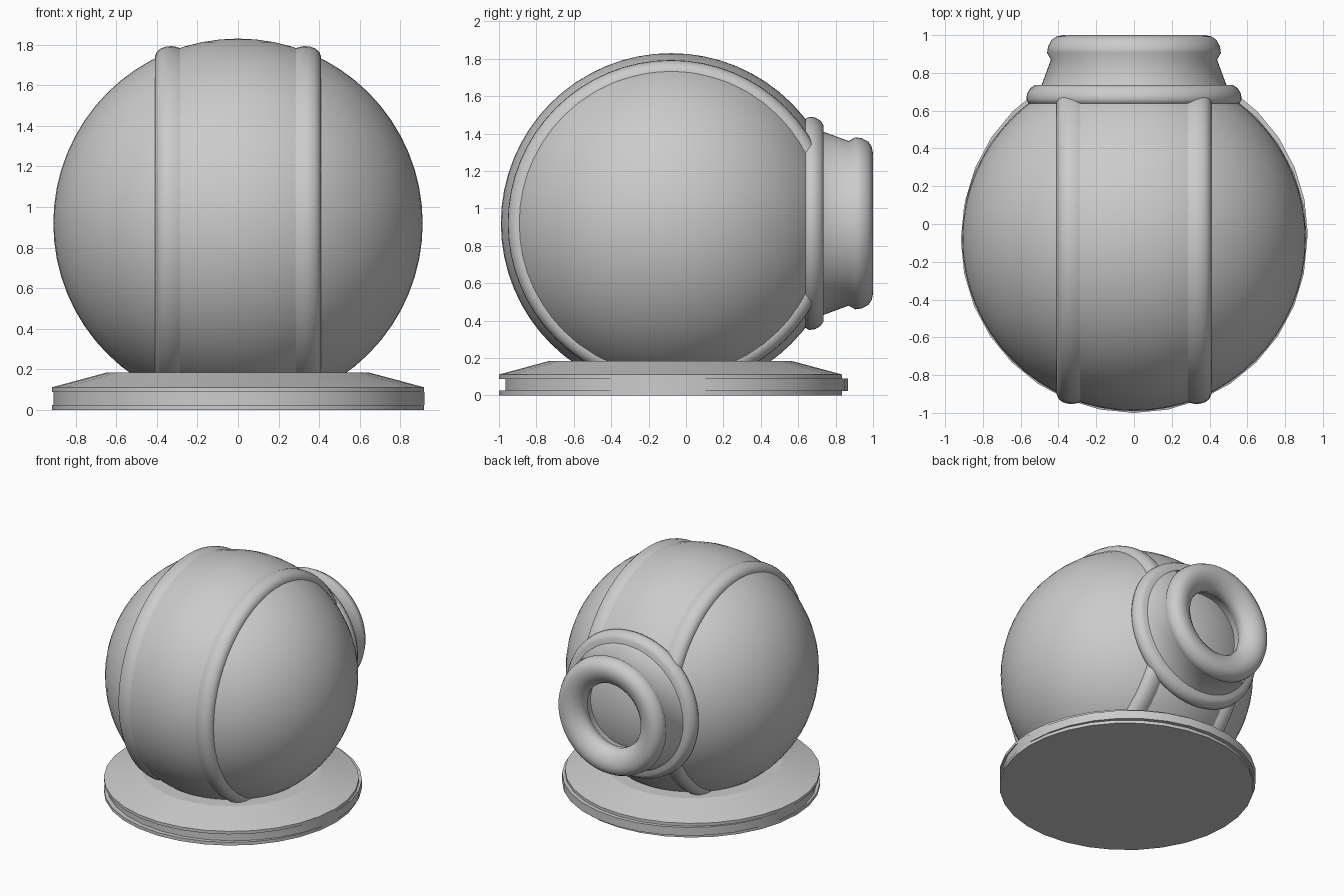
import bpy, bmesh
from math import pi, radians
from mathutils import Matrix, Vector

if "Cube" in bpy.data.objects:
    bpy.data.objects.remove(bpy.data.objects["Cube"])

CENTRE = Vector((0, -0.08, 0.92))


def finish(name, bm, angle):
    bmesh.ops.recalc_face_normals(bm, faces=bm.faces)
    mesh = bpy.data.meshes.new(name)
    bm.to_mesh(mesh)
    bm.free()
    ob = bpy.data.objects.new(name, mesh)
    bpy.context.collection.objects.link(ob)
    bpy.ops.object.select_all(action='DESELECT')
    ob.select_set(True)
    bpy.context.view_layer.objects.active = ob
    bpy.ops.object.shade_smooth_by_angle(angle=radians(angle))
    return ob


def lathe(name, profile, matrix, steps=64, angle=35):
    """Spin (radius, height) points around z, then place with matrix."""
    bm = bmesh.new()
    verts = [bm.verts.new((r, 0, h)) for r, h in profile]
    edges = [bm.edges.new(pair) for pair in zip(verts, verts[1:])]
    bmesh.ops.spin(bm, geom=verts + edges, cent=(0, 0, 0), axis=(0, 0, 1),
                   angle=2 * pi, steps=steps, use_duplicate=False)
    bmesh.ops.remove_doubles(bm, verts=bm.verts, dist=0.0005)
    bm.transform(matrix)
    return finish(name, bm, angle)


# Round body
bm = bmesh.new()
bmesh.ops.create_uvsphere(bm, u_segments=64, v_segments=32, radius=0.91,
                          matrix=Matrix.Translation(CENTRE))
finish("body", bm, 60)

# Raised bands on either side of the body
band = [(0.83, 0.275), (0.862, 0.28), (0.868, 0.30), (0.873, 0.325),
        (0.871, 0.355), (0.862, 0.38), (0.845, 0.40), (0.82, 0.41),
        (0.79, 0.41)]
for side, name in ((1, "right_band"), (-1, "left_band")):
    lathe(name, band, Matrix.Translation(CENTRE) @
          Matrix.Rotation(side * pi / 2, 4, 'Y'), angle=50)

# Parts of the rear opening: heights are y positions
rear = Matrix.Translation((0, 0, CENTRE.z)) @ Matrix.Rotation(-pi / 2, 4, 'X')
lathe("neck_collar", [(0.42, 0.63), (0.54, 0.63), (0.56, 0.64), (0.57, 0.66),
                      (0.566, 0.69), (0.548, 0.72), (0.525, 0.735),
                      (0.42, 0.735)], rear, angle=50)
lathe("neck", [(0.495, 0.72), (0.44, 0.87), (0.46, 0.905), (0.455, 0.94),
               (0.436, 0.975), (0.41, 0.993), (0.375, 1.0), (0.335, 0.993),
               (0.30, 0.975), (0.265, 0.945), (0.25, 0.91), (0.26, 0.86),
               (0.29, 0.82), (0.29, 0.75)], rear, angle=50)

# Base disc with a bevelled top, and a slightly offset middle rim
lathe("base_bottom", [(0, 0), (0.917, 0), (0.917, 0.025), (0, 0.025)],
      Matrix.Translation((0, -0.083, 0)), 32, 25)
lathe("base_rim", [(0, 0.024), (0.915, 0.024), (0.915, 0.09), (0, 0.09)],
      Matrix.Translation((0.005, -0.05, 0)), 32, 25)
lathe("base_top", [(0, 0.089), (0.917, 0.089), (0.917, 0.112),
                   (0.645, 0.185), (0, 0.185)],
      Matrix.Translation((0, -0.083, 0)), 32, 12)
